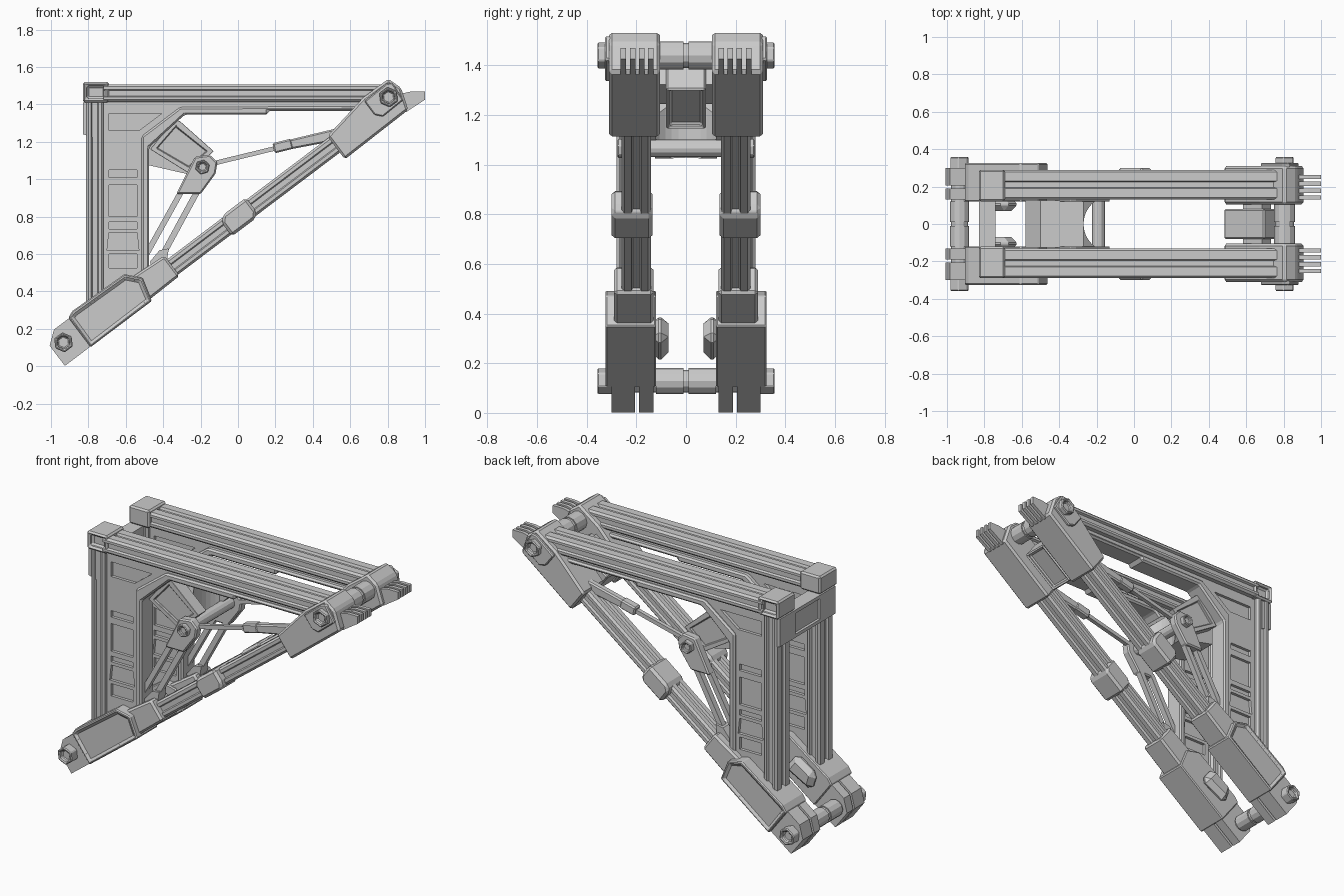
import bpy, bmesh, math
from mathutils import Vector

if "Cube" in bpy.data.objects:
    bpy.data.objects.remove(bpy.data.objects["Cube"])

ANG = math.atan2(1.311, 1.738)
C, S = math.cos(ANG), math.sin(ANG)


def D(s, t):
    """Diagonal frame: s along the beam from the lower pin, t across it."""
    return (-.933 + s * C - t * S, .128 + s * S + t * C)


def DP(*pts):
    return [D(*p) for p in pts]


def rect(x0, z0, x1, z1):
    return [(x0, z0), (x1, z0), (x1, z1), (x0, z1)]


def ngon(c, r, n, rot=0.0):
    return [(c[0] + r * math.cos(rot + 2 * math.pi * i / n),
             c[1] + r * math.sin(rot + 2 * math.pi * i / n)) for i in range(n)]


def add_prism(bm, pts, y0, y1):
    a = [bm.verts.new((x, y0, z)) for x, z in pts]
    b = [bm.verts.new((x, y1, z)) for x, z in pts]
    bm.faces.new(a)
    bm.faces.new(b[::-1])
    for i in range(len(pts)):
        j = (i + 1) % len(pts)
        bm.faces.new((a[i], b[i], b[j], a[j]))


def finish(name, bm, mirror=True, bevel=0):
    me = bpy.data.meshes.new(name)
    bm.to_mesh(me)
    bm.free()
    ob = bpy.data.objects.new(name, me)
    bpy.context.collection.objects.link(ob)
    if bevel:
        m = ob.modifiers.new("bevel", 'BEVEL')
        m.width, m.segments, m.limit_method = bevel, 1, 'ANGLE'
    if mirror:
        m = ob.modifiers.new("mirror", 'MIRROR')
        m.use_axis = (False, True, False)
        m.use_mirror_merge = False
    return ob


def prism(name, pts, y0, y1, mirror=True, bevel=0, inset=0, sink=.012, face=(0, 1, 0)):
    """Side profile extruded in y, with an optional recessed panel on one face."""
    bm = bmesh.new()
    add_prism(bm, pts, y0, y1)
    bmesh.ops.recalc_face_normals(bm, faces=bm.faces)
    if inset:
        d = Vector(face)
        f = max(bm.faces, key=lambda q: q.normal.dot(d))
        n = f.normal.copy()
        bmesh.ops.inset_region(bm, faces=[f], thickness=inset)
        bmesh.ops.inset_region(bm, faces=[f], thickness=.004)
        bmesh.ops.translate(bm, verts=f.verts, vec=-n * sink)
    return finish(name, bm, mirror, bevel)


def rail(name, p0, p1, y, a, b, g=.02, d=.014, ch=.012):
    """Grooved extrusion between two side-view points; a = half width in y, b = half depth."""
    q = [(a, g), (a, b - ch), (a - ch, b), (g, b), (g * .7, b - d)]
    q = [(a - d, g * .7)] + q
    q = q + [(-u, v) for u, v in q[::-1]]
    q = q + [(-u, -v) for u, v in q]
    p0, p1 = Vector(p0), Vector(p1)
    n = (p1 - p0).normalized()
    n = Vector((-n.y, n.x))
    bm = bmesh.new()
    rings = [[bm.verts.new((p.x + n.x * v, y + u, p.y + n.y * v)) for u, v in q] for p in (p0, p1)]
    for r in rings:
        bm.faces.new(r)
    for i in range(len(q)):
        j = (i + 1) % len(q)
        bm.faces.new((rings[0][i], rings[0][j], rings[1][j], rings[1][i]))
    bmesh.ops.recalc_face_normals(bm, faces=bm.faces)
    return finish(name, bm)


def bar(name, p0, p1, w, y0, y1, bevel=0):
    p0, p1 = Vector(p0), Vector(p1)
    n = (p1 - p0).normalized() * w / 2
    n = Vector((-n.y, n.x))
    return prism(name, [p0 - n, p1 - n, p1 + n, p0 + n], y0, y1, bevel=bevel)


# Grooved frame rails
rail("top_rail", (-.72, 1.46), (.80, 1.46), .21, .08, .047)
rail("rear_post", (-.765, .30), (-.765, 1.43), .21, .07, .047)
rail("diagonal_beam", D(.05, -.03), D(2.15, -.03), .20, .06, .05)
prism("corner_cap", rect(-.83, 1.41, -.69, 1.52), .12, .29, bevel=.012, inset=.028, sink=.03)
prism("rear_cross_box", [(-.83, 1.24), (-.74, 1.22), (-.74, 1.41), (-.83, 1.41)], -.14, .14,
      mirror=False, inset=.03, face=(-1, 0, 0))
prism("rear_post_pad", [(-.83, 1.24), (-.76, 1.22), (-.76, 1.41), (-.83, 1.41)], .14, .27)

# Web panel with recesses on both faces
panel = prism("web_panel", [(-.73, .30), (-.60, .40), (-.49, .50), (-.49, 1.20), (-.30, 1.36), (.16, 1.36),
                            (.16, 1.38), (.66, 1.38), (.70, 1.42), (-.73, 1.42)], .17, .25)
shapes = [[(-.69, 1.26), (-.53, 1.26), (-.41, 1.35), (-.69, 1.35)], rect(-.69, 1.01, -.54, 1.05),
          rect(-.69, .80, -.54, .97), rect(-.69, .735, -.54, .77),
          [(-.70, .62), (-.53, .57 + .05), (-.54, .715), (-.69, .715)], rect(-.69, .525, -.54, .60)]
bm = bmesh.new()
for sh in shapes:
    add_prism(bm, sh, .15, .188)
    add_prism(bm, sh, .232, .27)
bmesh.ops.recalc_face_normals(bm, faces=bm.faces)
cutter = finish("recess_cutter", bm, mirror=False)
cutter.hide_render = True
m = panel.modifiers.new("cut", 'BOOLEAN')
m.object, m.operation, m.solver = cutter, 'DIFFERENCE', 'EXACT'
panel.modifiers.move(1, 0)
prism("panel_flange", [(-.515, .42), (-.475, .47), (-.475, 1.17), (-.285, 1.345), (.16, 1.345), (.16, 1.365),
                       (.66, 1.365), (.68, 1.39), (-.31, 1.385), (-.515, 1.23)], .14, .265, bevel=.01)

# Lower end of the diagonal: lugs, sleeve, collars
lug = DP((-.07, -.105), (.4, -.105), (.4, .085), (0, .085), (-.07, .03))
prism("lower_inner_lug", lug, .13, .19)
prism("lower_outer_lug", lug, .205, .30)
prism("lower_sleeve", DP((.10, -.108), (.51, -.108), (.545, .02), (.48, .095), (.14, .105), (.10, .09)),
      .12, .325, bevel=.014, inset=.022)
prism("lower_collar", DP((.48, -.095), (.71, -.09), (.71, .045), (.48, .06)), .13, .29, bevel=.012)
prism("lower_inner_pad", DP((.16, -.03), (.36, -.06), (.36, .07), (.2, .08)), .07, .14, bevel=.03)
prism("middle_collar", DP((1.06, -.09), (1.22, -.09), (1.245, -.06), (1.245, .03), (1.09, .03), (1.06, 0)),
      .135, .30, bevel=.015)

# Upper end of the diagonal: sleeve, bolt plate, fingers, cross box
prism("upper_sleeve", DP((1.79, -.125), (2.22, -.118), (2.26, 0), (2.235, .078), (2.07, .08), (1.79, .03)),
      .105, .31, bevel=.012)
prism("bolt_plate", DP((2.06, -.03), (2.09, -.065), (2.23, -.06), (2.24, .05), (2.21, .065), (2.06, .06)),
      .30, .327, bevel=.006)
for i in range(4):
    y = .13 + i * .037
    prism("end_finger", [(.84, 1.37), (.90, 1.36), (1.0, 1.425), (1.0, 1.47), (.93, 1.47), (.84, 1.45)], y, y + .022)
prism("upper_cross_box", DP((1.8, -.09), (2.07, -.09), (2.07, .04), (1.8, .04)), -.08, .08,
      mirror=False, bevel=.008, inset=.02, sink=.02, face=(S, 0, -C))
prism("upper_cross_tie", DP((1.92, -.05), (2.05, -.05), (2.05, .03), (1.92, .03)), -.12, .12, mirror=False)

# Pins with hexagonal nuts
for name, c, r in (("lower", D(0, 0), .045), ("upper", (.805, 1.439), .05)):
    prism(name + "_pin", ngon(c, r, 12), -.32, .32, mirror=False)
    prism(name + "_pin_sleeve", ngon(c, r + .007, 12), .01, .12)
    prism(name + "_nut", ngon(c, .054, 6, ANG), .29, .357, bevel=.005, inset=.016, sink=.025)

# Locking block between the panels, with a round notch in its front edge
block = [(-.47, 1.16), (-.34, 1.32), (-.31, 1.31), (-.13, 1.15), (-.26, 1.03)]
prism("block_cheek", block, .12, .20, bevel=.008, inset=.035)
core = prism("block_core", [(-.58, 1.16), (-.5, 1.08), (-.26, 1.025), (-.15, 1.10), (-.15, 1.14), (-.27, 1.25), (-.5, 1.25)],
             -.125, .125, mirror=False)
bm = bmesh.new()
bmesh.ops.create_cone(bm, cap_ends=True, segments=32, radius1=.15, radius2=.15, depth=1)
bmesh.ops.translate(bm, verts=bm.verts, vec=(-.12, 0, 1.1))
notch = finish("notch_cutter", bm, mirror=False)
notch.hide_render = True
m = core.modifiers.new("cut", 'BOOLEAN')
m.object, m.operation, m.solver = notch, 'DIFFERENCE', 'EXACT'
prism("pivot_rod", ngon((-.19, 1.065), .035, 12), -.23, .23, mirror=False)

# Pivot bracket, legs and push rods
prism("pivot_bracket", [(-.23, 1.12), (-.15, 1.13), (-.11, 1.09), (-.12, 1.03), (-.20, .92), (-.33, .92)],
      .19, .245, bevel=.008)
prism("pivot_nut", ngon((-.19, 1.065), .04, 6, .3), .24, .275, bevel=.004, inset=.012, sink=.015)
bar("rear_leg", (-.30, .94), (-.50, .58), .03, .19, .225)
bar("front_leg", (-.215, .94), (-.40, .60), .032, .19, .225)
prism("leg_foot", [(-.46, .50), (-.38, .56), (-.37, .63), (-.42, .62), (-.47, .56)], .17, .24)
bar("push_rod", (-.13, 1.085), (.22, 1.17), .024, .19, .215)
bar("push_rod_collar", (.19, 1.165), (.29, 1.19), .055, .175, .23, .008)
prism("push_rod_body", [(.28, 1.16), (.49, 1.20), (.52, 1.27), (.27, 1.21)], .18, .225, bevel=.008)

# Bake modifiers, drop cutters
dg = bpy.context.evaluated_depsgraph_get()
baked = [(o, bpy.data.meshes.new_from_object(o.evaluated_get(dg))) for o in bpy.data.objects if not o.hide_render]
for o, me in baked:
    o.modifiers.clear()
    o.data = me
for o in (cutter, notch):
    bpy.data.objects.remove(o)
